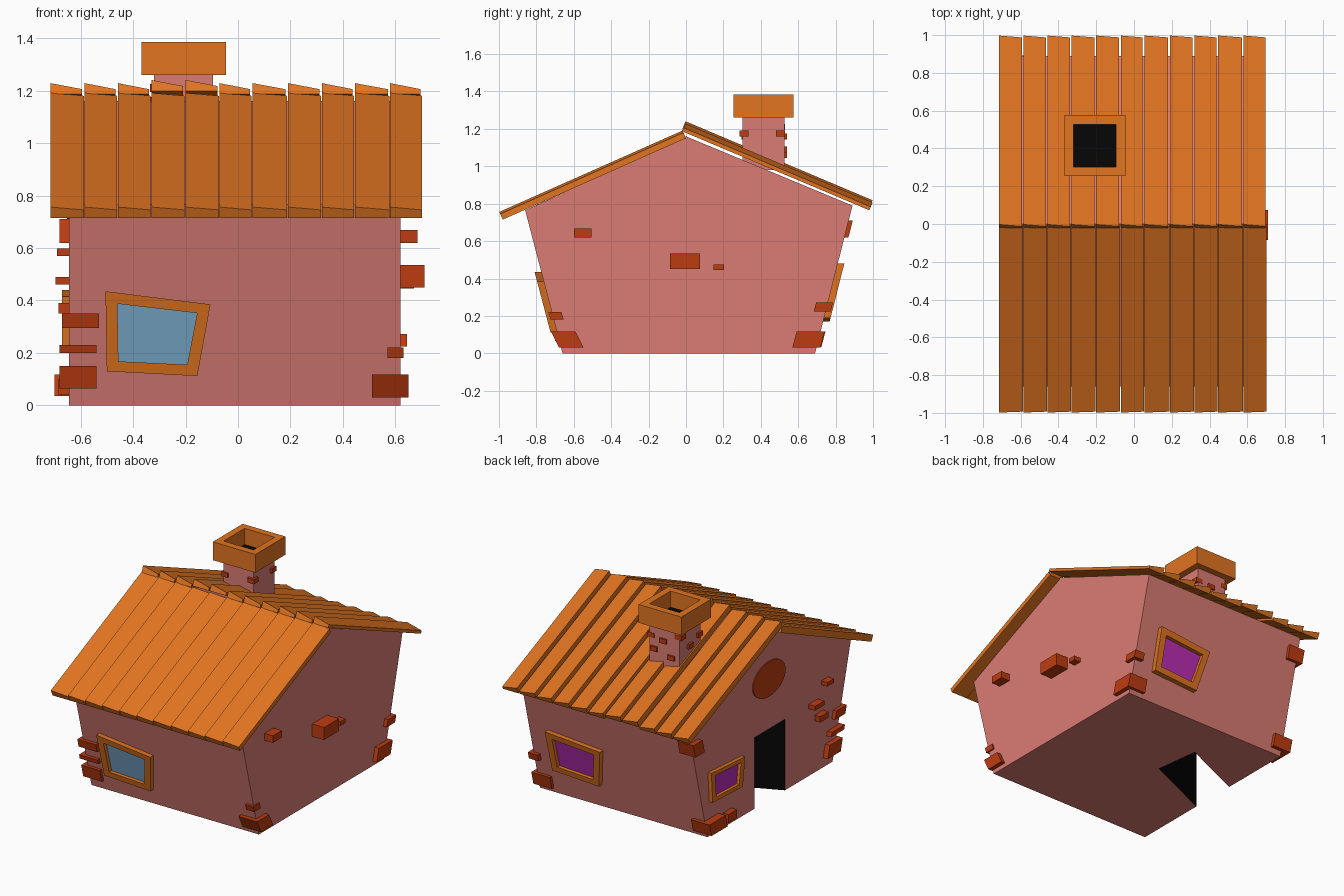
import bpy, math
from mathutils import Vector

if "Cube" in bpy.data.objects:
    bpy.data.objects.remove(bpy.data.objects["Cube"])


def mat(name, r, g, b):
    m = bpy.data.materials.new(name)
    m.diffuse_color = [(c / 255) ** 2.2 for c in (r, g, b)] + [1]
    m.use_nodes = True
    m.node_tree.nodes["Principled BSDF"].inputs["Base Color"].default_value = m.diffuse_color
    return m


PINK = mat("plaster", 218, 123, 115)
ORANGE = mat("wood", 224, 116, 38)
BRICK = mat("brick", 188, 62, 24)
BLACK = mat("dark", 14, 14, 14)
BLUE = mat("blue_glass", 125, 172, 208)
PURPLE = mat("purple_glass", 185, 50, 180)


def mesh(name, verts, faces, *mats):
    me = bpy.data.meshes.new(name)
    me.from_pydata([tuple(v) for v in verts], [], faces)
    for m in mats:
        me.materials.append(m)
    ob = bpy.data.objects.new(name, me)
    bpy.context.collection.objects.link(ob)
    return ob


def prism(name, a, b, *mats):
    """Solid between loop a and loop b (a anticlockwise seen from outside its end)."""
    n = len(a)
    faces = [tuple(range(n)), tuple(range(2 * n - 1, n - 1, -1))]
    faces += [(i, i + n, (i + 1) % n + n, (i + 1) % n) for i in range(n)]
    return mesh(name, list(a) + list(b), faces, *mats)


def box(name, x0, x1, y0, y1, z0, z1, m, lean=0.0):
    """Box sheared in y by lean per unit height, about its middle."""
    def ring(z):
        s = lean * (z - (z0 + z1) / 2)
        return [(x0, y0 + s, z), (x1, y0 + s, z), (x1, y1 + s, z), (x0, y1 + s, z)]
    return prism(name, ring(z1), ring(z0), m)


# House body: gabled profile with outward leaning eave walls
XL, XR = -0.645, 0.62
profile = [(-0.66, 0), (0.69, 0), (0.89, 0.79), (0, 1.16), (-0.86, 0.765)]
walls = prism("walls", [(XR, y, z) for y, z in profile],
              [(XL, y, z) for y, z in profile], PINK, BLACK)

# Skewed dark doorway cut into the left gable wall
plan = [(-0.85, -0.236), (-0.15, 0.07), (-0.19, 0.38), (-0.85, 0.09)]
cutter = prism("door_cutter", [(x, y, 0.485) for x, y in plan],
               [(x, y, -0.1) for x, y in plan], PINK, BLACK)
for p in cutter.data.polygons:
    p.material_index = 1
cut = walls.modifiers.new("doorway", "BOOLEAN")
cut.operation = "DIFFERENCE"
cut.solver = "EXACT"
cut.object = cutter
bpy.context.view_layer.objects.active = walls
bpy.ops.object.modifier_apply(modifier=cut.name)
bpy.data.objects.remove(cutter)

# Oval plaque in the gable above the door
oval = [(0.03 + 0.175 * math.cos(t * math.tau / 32), 0.83 + 0.12 * math.sin(t * math.tau / 32))
        for t in range(32)]
prism("gable_oval", [(XL, y, z) for y, z in oval],
      [(XL - 0.006, y, z) for y, z in oval], BRICK)

# Roof planks: wedges, thick on the left edge and thin on the right
edges = [-0.715, -0.585, -0.458, -0.33, -0.2, -0.07, 0.055, 0.19, 0.32, 0.446, 0.58, 0.705]


def plank(name, x0, x1, ridge, eave, tl, tr):
    (ya, za), (yb, zb) = ridge, eave
    n = Vector((0, za - zb, abs(yb - ya))).normalized()
    if yb < ya:
        n.y = -n.y

    def end(y, z):
        c = [Vector((x0, y, z)), Vector((x1, y, z))]
        return [c[0], c[1], c[1] + n * tr, c[0] + n * tl]
    a, b = end(ya, za), end(yb, zb)
    prism(name, *((b, a) if yb < ya else (a, b)), ORANGE)


for i, (a, b) in enumerate(zip(edges, edges[1:])):
    up = 0.012 if i in (3, 4) else 0
    plank("front_plank", a, b - 0.003, (0, 1.15), (-0.98, 0.715), 0.045, 0.033)
    plank("back_plank", a, b - 0.009, (-0.02, 1.187 + up), (0.98, 0.765 + up), 0.045, 0.02)


# Windows: crooked quad frame with recessed glass
def window(name, quad, place, glass):
    cu, cv = sum(q[0] for q in quad) / 4, sum(q[1] for q in quad) / 4
    inner = [(cu + (u - cu) * 0.76, cv + (v - cv) * 0.72) for u, v in quad]
    loops = [(quad, -0.01), (quad, 0.035), (inner, 0.035), (inner, 0.008)]
    verts = [place(u, v, d) for q, d in loops for u, v in q]
    faces = [(k * 4 + i, k * 4 + (i + 1) % 4, k * 4 + 4 + (i + 1) % 4, k * 4 + 4 + i)
             for k in range(3) for i in range(4)]
    mesh(name + "_frame", verts, faces, ORANGE)
    mesh(name + "_glass", verts[12:], [(0, 1, 2, 3)], glass)


# quads run anticlockwise as seen from outside
window("front_window", [(-0.50, 0.13), (-0.155, 0.112), (-0.105, 0.385), (-0.505, 0.435)],
       lambda u, v, d: (u, -0.66 - 0.263 * v - d, v), BLUE)
window("back_window", [(0.47, 0.19), (0.12, 0.17), (0.065, 0.445), (0.475, 0.48)][::-1],
       lambda u, v, d: (u, 0.69 + 0.253 * v + d, v), PURPLE)
window("side_window", [(0.67, 0.233), (0.345, 0.22), (0.32, 0.415), (0.685, 0.44)],
       lambda u, v, d: (XL - d * 0.75, u, v), PURPLE)

# Bricks: (x0, x1, y0, y1, z0, z1, lean)
bricks = [
    # front left corner
    (-0.68, -0.54, -0.71, -0.57, 0.065, 0.15, -0.263),
    (-0.68, -0.54, -0.74, -0.60, 0.20, 0.23, -0.263),
    (-0.67, -0.53, -0.77, -0.66, 0.295, 0.35, -0.263),
    # front right corner
    (0.51, 0.65, -0.70, -0.57, 0.03, 0.118, -0.5),
    (0.57, 0.63, -0.73, -0.66, 0.18, 0.22, -0.3),
    # back right corner
    (0.51, 0.65, 0.58, 0.73, 0.03, 0.118, 0.263),
    (0.57, 0.645, 0.69, 0.78, 0.225, 0.272, 0.263),
    # back left corner
    (-0.70, -0.56, 0.56, 0.735, 0.035, 0.118, 0.263),
    (-0.68, -0.56, 0.78, 0.88, 0.62, 0.71, 0.253),
    # right gable
    (0.60, 0.685, -0.60, -0.505, 0.62, 0.668, 0),
    (0.60, 0.71, -0.085, 0.075, 0.45, 0.535, 0),
    (0.60, 0.67, 0.148, 0.203, 0.445, 0.475, 0),
    # left gable
    (-0.69, -0.6, -0.61, -0.54, 0.57, 0.598, 0),
    (-0.695, -0.6, -0.50, -0.40, 0.46, 0.49, 0),
    (-0.685, -0.6, -0.56, -0.47, 0.35, 0.39, 0),
    (-0.685, -0.6, 0.43, 0.52, 0.04, 0.10, 0),
]
for b in bricks:
    box("wall_brick", *b[:6], BRICK, lean=b[6])

# Chimney: stem, hollow cap and dark flue
box("chimney_stem", -0.32, -0.095, 0.303, 0.527, 0.98, 1.265, PINK)
rect = lambda h, z: [(-0.207 + sx * h, 0.415 + sy * h, z)
                     for sx, sy in ((-1, -1), (1, -1), (1, 1), (-1, 1))]
H, h = 0.161, 0.113
verts = rect(h, 1.262) + rect(H, 1.26) + rect(H, 1.385) + rect(h, 1.385) + rect(h, 1.275)
mesh("chimney_cap", verts,
     [(k * 4 + i, k * 4 + (i + 1) % 4, k * 4 + 4 + (i + 1) % 4, k * 4 + 4 + i)
      for k in range(4) for i in range(4)], ORANGE)
mesh("chimney_flue", rect(h, 1.275), [(0, 1, 2, 3)], BLACK)

# Chimney bricks: corner blocks and small face blocks on the back and sides
for x, y, z in [(-0.105, 0.31, 1.175), (-0.105, 0.505, 1.175), (-0.31, 0.505, 1.21),
                (-0.31, 0.32, 1.16), (-0.31, 0.42, 1.12), (-0.2, 0.515, 1.16),
                (-0.13, 0.515, 1.09), (-0.26, 0.515, 1.06)]:
    box("chimney_brick", x - 0.025, x + 0.025, y - 0.024, y + 0.024, z - 0.016, z + 0.016, BRICK)
